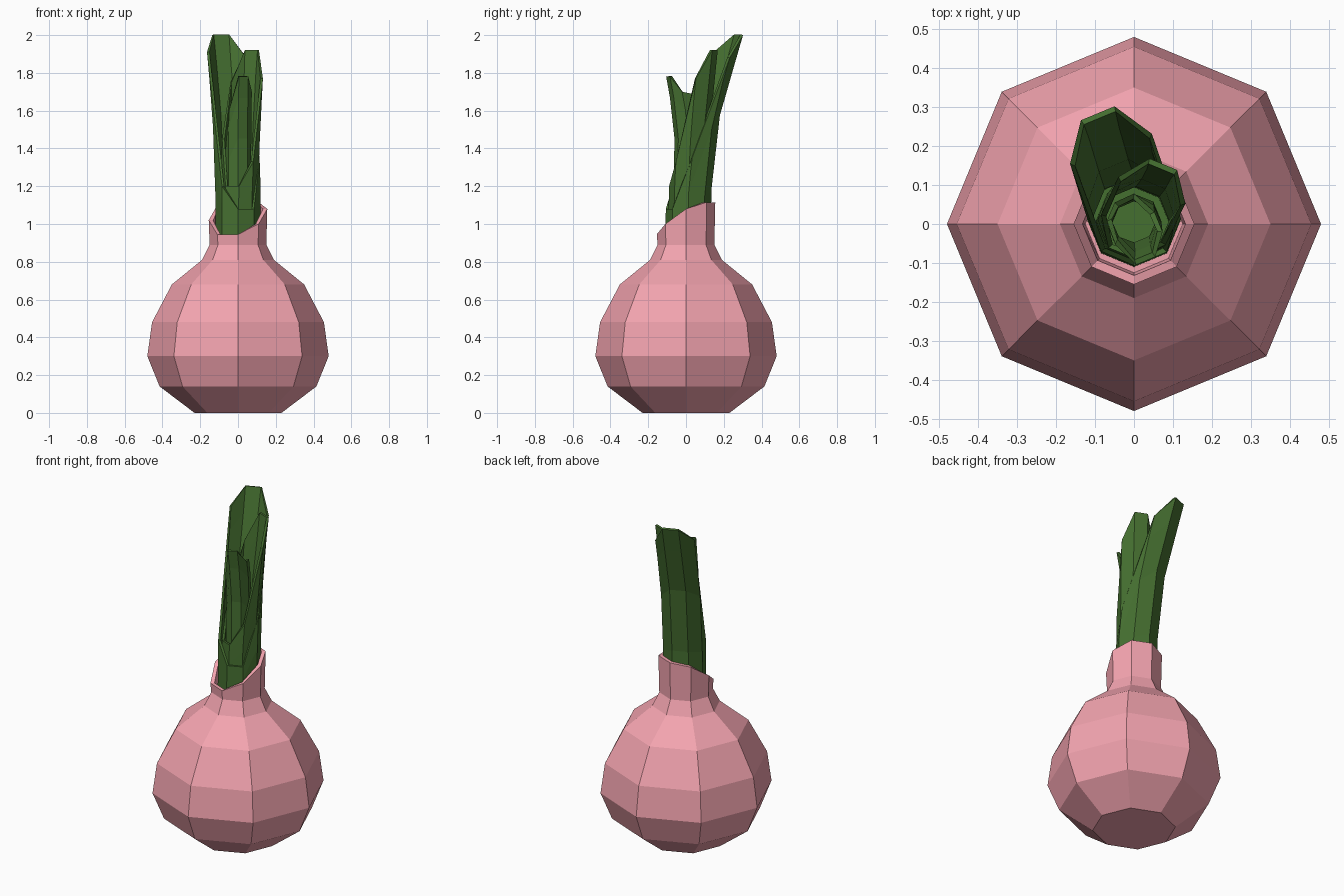
import bpy
from math import cos, sin, pi

if "Cube" in bpy.data.objects:
    bpy.data.objects.remove(bpy.data.objects["Cube"])

N = 8


def material(name, rgb):
    m = bpy.data.materials.new(name)
    m.diffuse_color = (*rgb, 1)
    m.use_nodes = True
    m.node_tree.nodes["Principled BSDF"].inputs["Base Color"].default_value = m.diffuse_color
    return m


def skin(name, rings, mat, cap_end=False):
    """Join octagonal rings of points into one flat-shaded surface."""
    verts = [p for ring in rings for p in ring]
    faces = [tuple(reversed(range(N)))]
    for k in range(len(rings) - 1):
        for i in range(N):
            j = (i + 1) % N
            faces.append((k*N + i, k*N + j, (k+1)*N + j, (k+1)*N + i))
    if cap_end:
        faces.append(tuple(range((len(rings)-1)*N, len(rings)*N)))
    me = bpy.data.meshes.new(name)
    me.from_pydata(verts, [], faces)
    me.materials.append(mat)
    ob = bpy.data.objects.new(name, me)
    bpy.context.collection.objects.link(ob)
    return ob


def ring(r, zs):
    return [(r*cos(i*pi/4), r*sin(i*pi/4), zs[i]) for i in range(N)]


def path_at(path, z):
    """Centre and radius (x, y, r) of a leaf at height z."""
    for a, b in zip(path, path[1:]):
        if z <= b[0]:
            t = max(0, (z - a[0]) / (b[0] - a[0]))
            return [a[k] + (b[k] - a[k])*t for k in (1, 2, 3)]
    return path[-1][1:]


def leaf(name, z0, path, tops):
    rings = []
    for t in (0, 0.27, 0.62, 0.87, 1):
        row = []
        for i in range(N):
            z = z0 + (tops[i] - z0)*t
            x, y, r = path_at(path, z)
            row.append((x + r*cos(i*pi/4), y + r*sin(i*pi/4), z))
        rings.append(row)
    ob = skin(name, rings, green)
    s = ob.modifiers.new("thickness", 'SOLIDIFY')
    s.thickness = 0.014
    s.offset = -1


pink = material("pink_skin", (0.90, 0.37, 0.43))
green = material("green_leaf", (0.06, 0.16, 0.03))

# Bulb with a slanted, open neck (heights start at +x, going round to the back)
neck = [1.08, 1.115, 1.115, 1.10, 1.02, 0.945, 0.945, 1.0]
profile = [(0.23, 0), (0.415, 0.14), (0.48, 0.30), (0.455, 0.48),
           (0.35, 0.68), (0.19, 0.81), (0.15, 0.89)]
rings = [ring(r, [z]*N) for r, z in profile]
rings += [ring(0.155, neck), ring(0.132, neck), ring(0.125, [0.88]*N)]
skin("bulb", rings, pink, cap_end=True)

# Nested leaf tubes, each cut at a steep slant: (z, x, y, radius) along the path
leaf("outer_leaf", 0.88,
     [(0.88, 0, 0.01, 0.12), (1.2, 0, 0.015, 0.12),
      (1.58, -0.015, 0.06, 0.12), (2.0, -0.05, 0.18, 0.122)],
     [1.35, 1.88, 2.0, 2.0, 1.91, 1.2, 1.08, 1.08])
leaf("middle_leaf", 0.90,
     [(0.90, 0, 0.005, 0.10), (1.2, 0.005, 0.01, 0.10),
      (1.55, 0.02, 0.03, 0.10), (1.92, 0.04, 0.068, 0.10)],
     [1.77, 1.92, 1.92, 1.75, 1.45, 1.2, 1.2, 1.33])
leaf("inner_leaf", 0.92,
     [(0.92, 0, 0, 0.07), (1.2, 0, 0.005, 0.07),
      (1.53, 0, 0.01, 0.07), (1.78, 0.005, -0.035, 0.07)],
     [1.70, 1.69, 1.4, 1.25, 1.35, 1.6, 1.78, 1.78])
